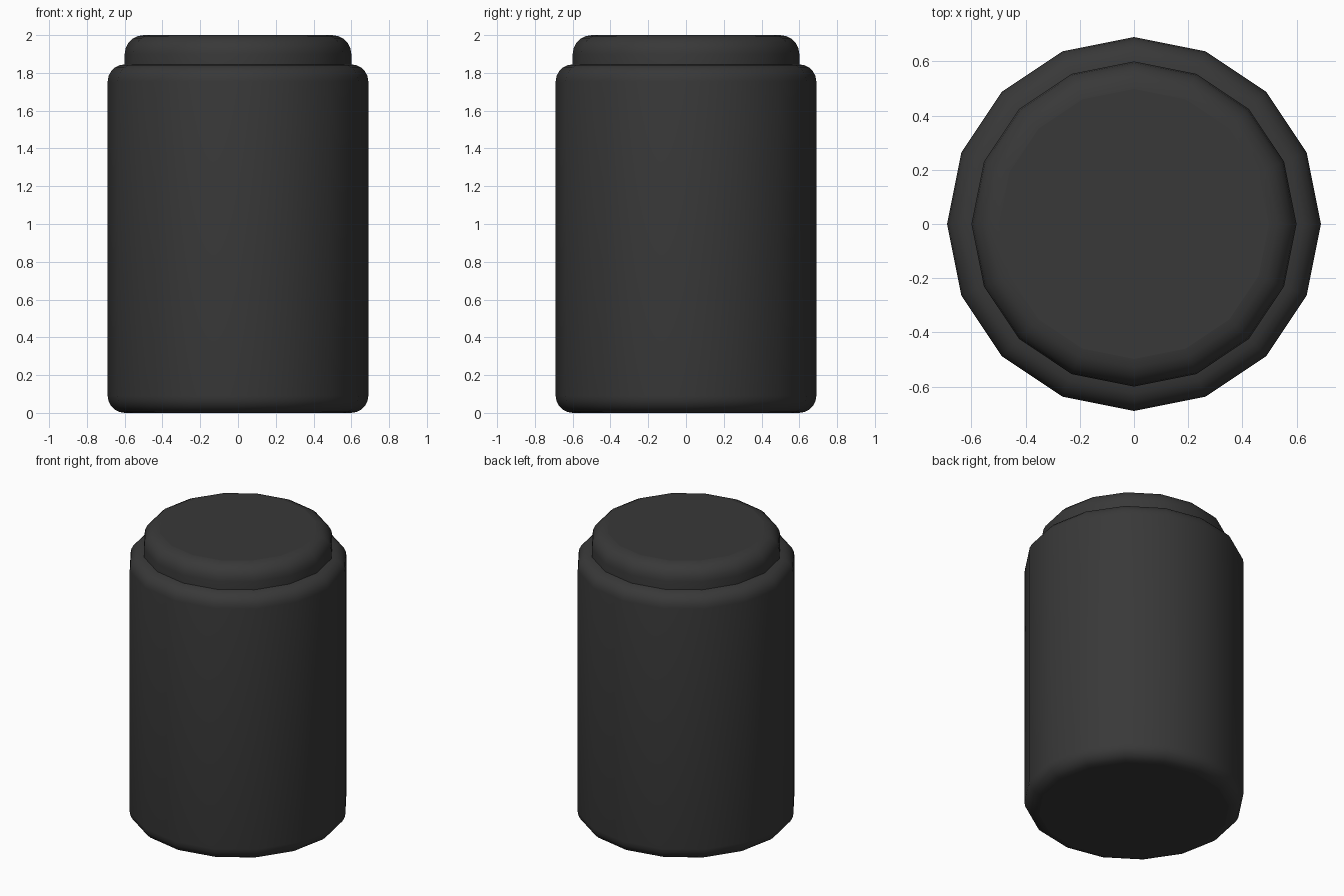
import bpy, bmesh, math
from mathutils import Matrix

if "Cube" in bpy.data.objects:
    bpy.data.objects.remove(bpy.data.objects["Cube"])

dark = bpy.data.materials.new("dark_grey")
dark.diffuse_color = (0.04, 0.04, 0.04, 1)
dark.use_nodes = True
dark.node_tree.nodes["Principled BSDF"].inputs["Base Color"].default_value = dark.diffuse_color


def rounded_drum(name, radius, z0, z1, bevel, round_bottom=True):
    """16-sided smooth cylinder with rounded rims."""
    bm = bmesh.new()
    bmesh.ops.create_cone(bm, cap_ends=True, segments=16, radius1=radius,
                          radius2=radius, depth=z1 - z0,
                          matrix=Matrix.Translation((0, 0, (z0 + z1) / 2)))
    mid = (z0 + z1) / 2
    rims = [e for e in bm.edges
            if abs(e.verts[0].co.z - e.verts[1].co.z) < 1e-4
            and (round_bottom or e.verts[0].co.z > mid)]
    bmesh.ops.bevel(bm, geom=rims, offset=bevel, offset_type='OFFSET',
                    segments=5, profile=0.5, affect='EDGES')
    for f in bm.faces:
        f.smooth = True
    # keep the flat caps shading flat
    for f in bm.faces:
        if len(f.verts) == 16:
            f.smooth = False
    me = bpy.data.meshes.new(name)
    bm.to_mesh(me)
    bm.free()
    me.materials.append(dark)
    ob = bpy.data.objects.new(name, me)
    bpy.context.collection.objects.link(ob)
    # align a corner with the x axis
    if abs(max(v.co.x for v in me.vertices) - radius) > 0.003:
        me.transform(Matrix.Rotation(math.pi / 16, 4, 'Z'))
    return ob


# Main canister body
rounded_drum("body", 0.69, 0.0, 1.845, 0.09)

# Narrower lid sunk slightly into the body
rounded_drum("lid", 0.60, 1.80, 2.0, 0.10, round_bottom=False)
